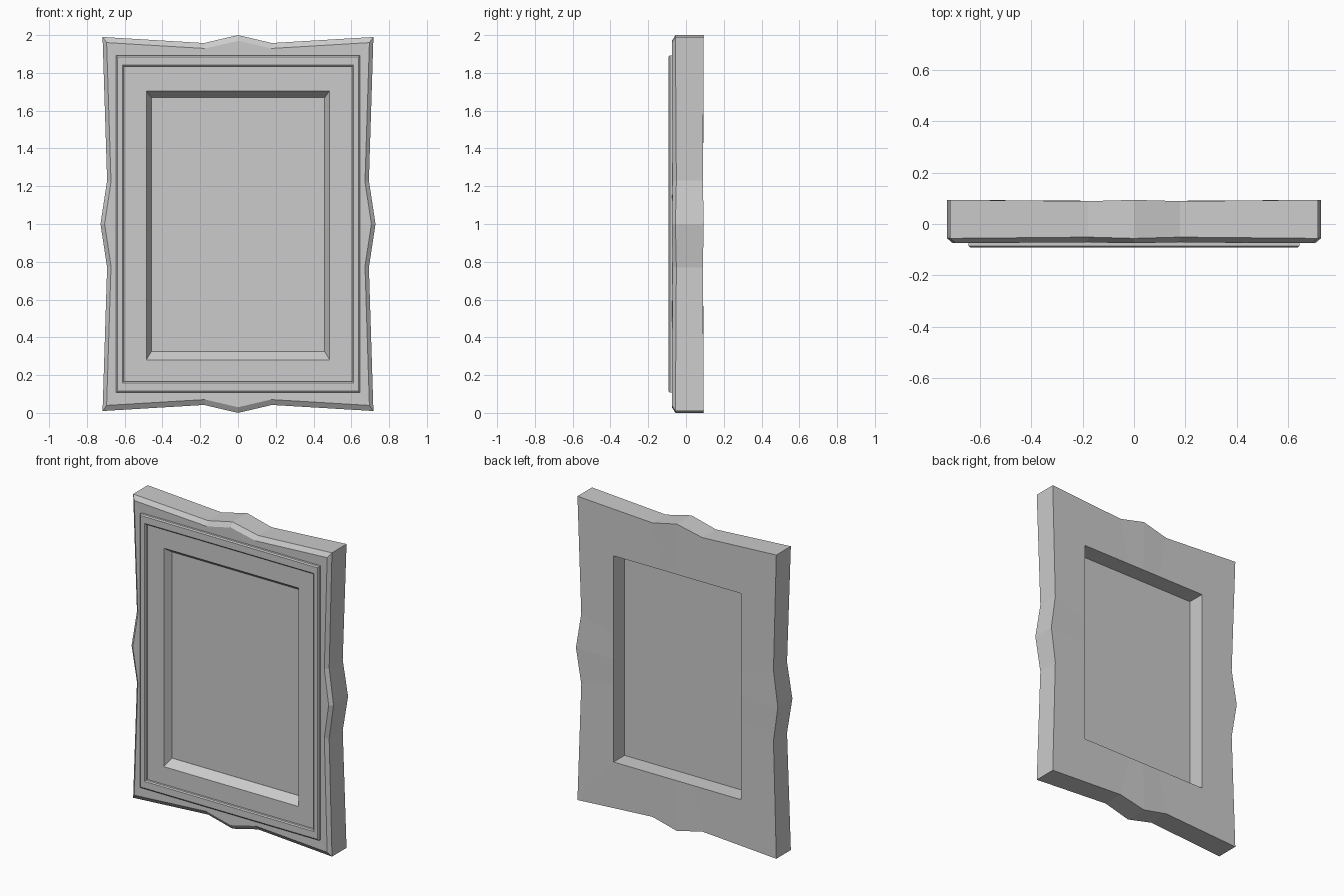
import bpy

if "Cube" in bpy.data.objects:
    bpy.data.objects.remove(bpy.data.objects["Cube"])

W, H = 0.717, 0.99   # half size at the frame corners


def mirror_loop(quarter):
    """Turn right-to-top quarter points into a full closed loop."""
    a = quarter
    b = [(-x, z, s) for x, z, s in reversed(a[:-1])]
    half = a + b
    return half + [(x, -z, s) for x, z, s in reversed(half[1:-1])]


# Wavy outline about the frame centre: x, z, swell in depth
outline = mirror_loop([(0.728, 0.0, 1), (0.693, 0.23, 0), (W, H, 1),
                       (0.18, 0.958, 0), (0.0, 1.0, 1)])
# Matching points on a unit rectangle
unit = mirror_loop([(1, 0, 0), (1, 0.23 / H, 0), (1, 1, 0),
                    (0.18 / W, 1, 0), (0, 1, 0)])


def wavy(scale, y, swell):
    return [(x * scale, y + swell * s, 1 + z * scale) for x, z, s in outline]


def rect(w, h, y, cz=1.0):
    return [(x * w, y, cz + z * h) for x, z, s in unit]


def make(name, verts, faces):
    me = bpy.data.meshes.new(name)
    me.from_pydata(verts, [], faces)
    me.update()
    ob = bpy.data.objects.new(name, me)
    bpy.context.collection.objects.link(ob)
    return ob


# Frame: rings from the back, round the outside, over the moulding, into the opening
rings = [
    wavy(1.0, 0.089, 0.005),
    wavy(1.0, -0.051, -0.005),
    wavy(0.97, -0.071, -0.004),
    rect(0.645, 0.893, -0.072),
    rect(0.645, 0.893, -0.086),
    rect(0.637, 0.885, -0.092),
    rect(0.611, 0.841, -0.092),
    rect(0.604, 0.834, -0.086),
    rect(0.604, 0.834, -0.072),
    rect(0.485, 0.712, -0.072, 0.993),
    rect(0.459, 0.672, -0.024, 0.997),
    rect(0.459, 0.672, 0.090, 0.997),
]
n, r = len(outline), len(rings)
faces = []
for i in range(r):
    j = (i + 1) % r
    for k in range(n):
        m = (k + 1) % n
        faces.append((i * n + k, i * n + m, j * n + m, j * n + k))
make("picture_frame", [v for ring in rings for v in ring], faces)

# Thin panel closing the opening
make("picture_panel",
     [(-0.459, -0.023, 0.325), (0.459, -0.023, 0.325),
      (0.459, -0.023, 1.669), (-0.459, -0.023, 1.669)], [(0, 1, 2, 3)])

# Consistent outward normals on the frame
import bmesh
me = bpy.data.meshes["picture_frame"]
bm = bmesh.new()
bm.from_mesh(me)
bmesh.ops.recalc_face_normals(bm, faces=bm.faces)
bm.to_mesh(me)
bm.free()
